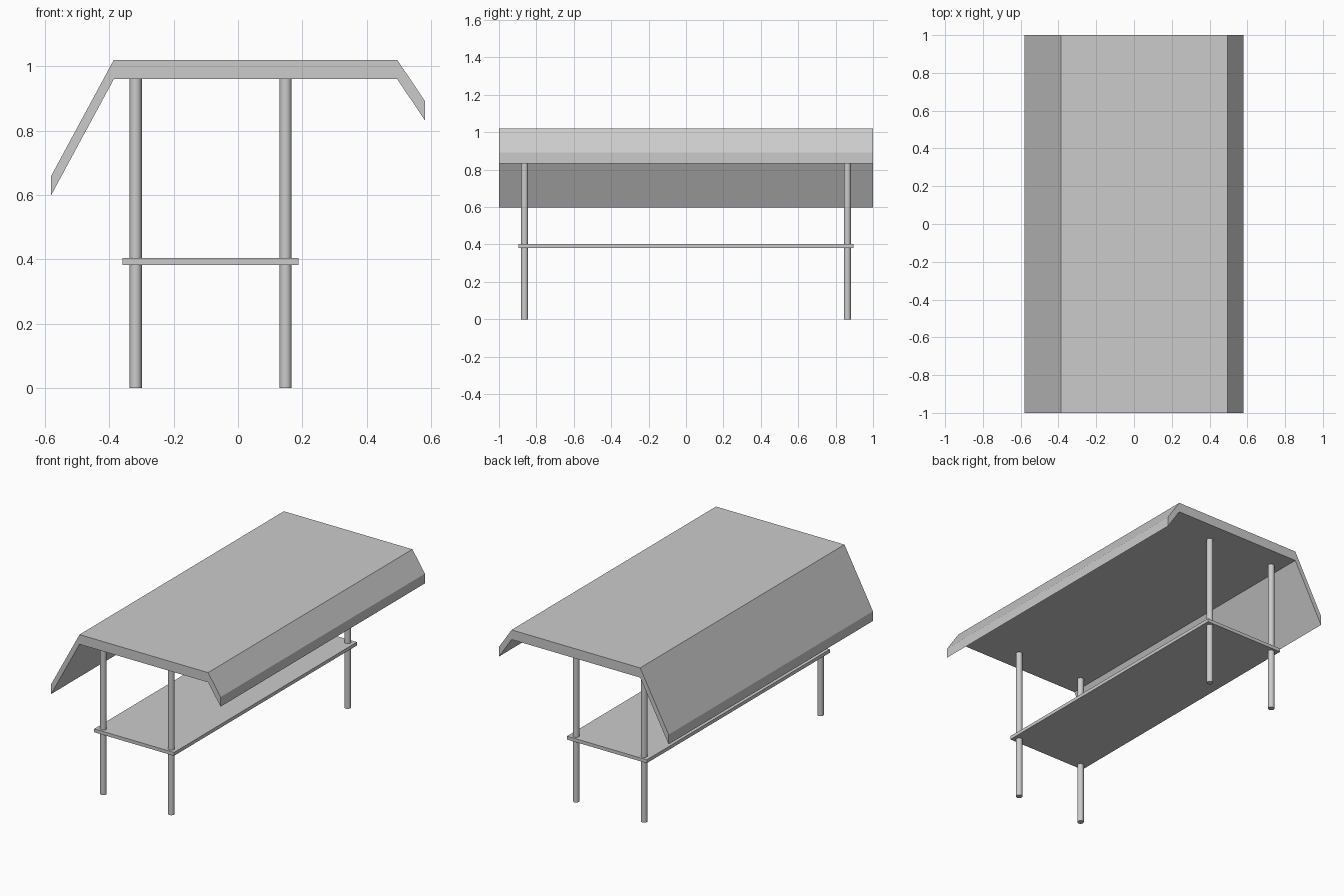
import bpy, bmesh

if "Cube" in bpy.data.objects:
    bpy.data.objects.remove(bpy.data.objects["Cube"])


def make_object(name, bm):
    bmesh.ops.recalc_face_normals(bm, faces=bm.faces)
    mesh = bpy.data.meshes.new(name)
    bm.to_mesh(mesh)
    bm.free()
    obj = bpy.data.objects.new(name, mesh)
    bpy.context.collection.objects.link(obj)
    return obj


# Bent roof: upper line of the profile, dropped by a constant vertical thickness
ROOF_LINE = [(-0.581, 0.659), (-0.386, 1.02), (0.495, 1.02), (0.581, 0.892)]
THICK = 0.06
bm = bmesh.new()
for (x0, z0), (x1, z1) in zip(ROOF_LINE, ROOF_LINE[1:]):
    # top and underside strips
    for d in (0, THICK):
        bm.faces.new([bm.verts.new(p) for p in (
            (x0, -1, z0 - d), (x1, -1, z1 - d), (x1, 1, z1 - d), (x0, 1, z0 - d))])
    # front and back ends
    for y in (-1, 1):
        bm.faces.new([bm.verts.new(p) for p in (
            (x0, y, z0 - THICK), (x1, y, z1 - THICK), (x1, y, z1), (x0, y, z0))])
# eave edges
for x, z in (ROOF_LINE[0], ROOF_LINE[-1]):
    bm.faces.new([bm.verts.new(p) for p in (
        (x, -1, z - THICK), (x, 1, z - THICK), (x, 1, z), (x, -1, z))])
bmesh.ops.remove_doubles(bm, verts=bm.verts, dist=1e-5)
make_object("roof", bm)

# Shelf board
bm = bmesh.new()
bmesh.ops.create_cube(bm, size=1)
bmesh.ops.scale(bm, vec=(0.547, 1.79, 0.021), verts=bm.verts)
bmesh.ops.translate(bm, vec=(-0.085, 0, 0.393), verts=bm.verts)
make_object("shelf", bm)

# Four round posts from the ground to the underside of the roof
for side, x in (("left", -0.318), ("right", 0.148)):
    for end, y in (("front", -0.863), ("back", 0.863)):
        bpy.ops.mesh.primitive_cylinder_add(
            vertices=16, radius=0.019, depth=0.96, location=(x, y, 0.48))
        post = bpy.context.object
        post.name = f"{end}_{side}_post"
        bpy.ops.object.shade_smooth_by_angle()
